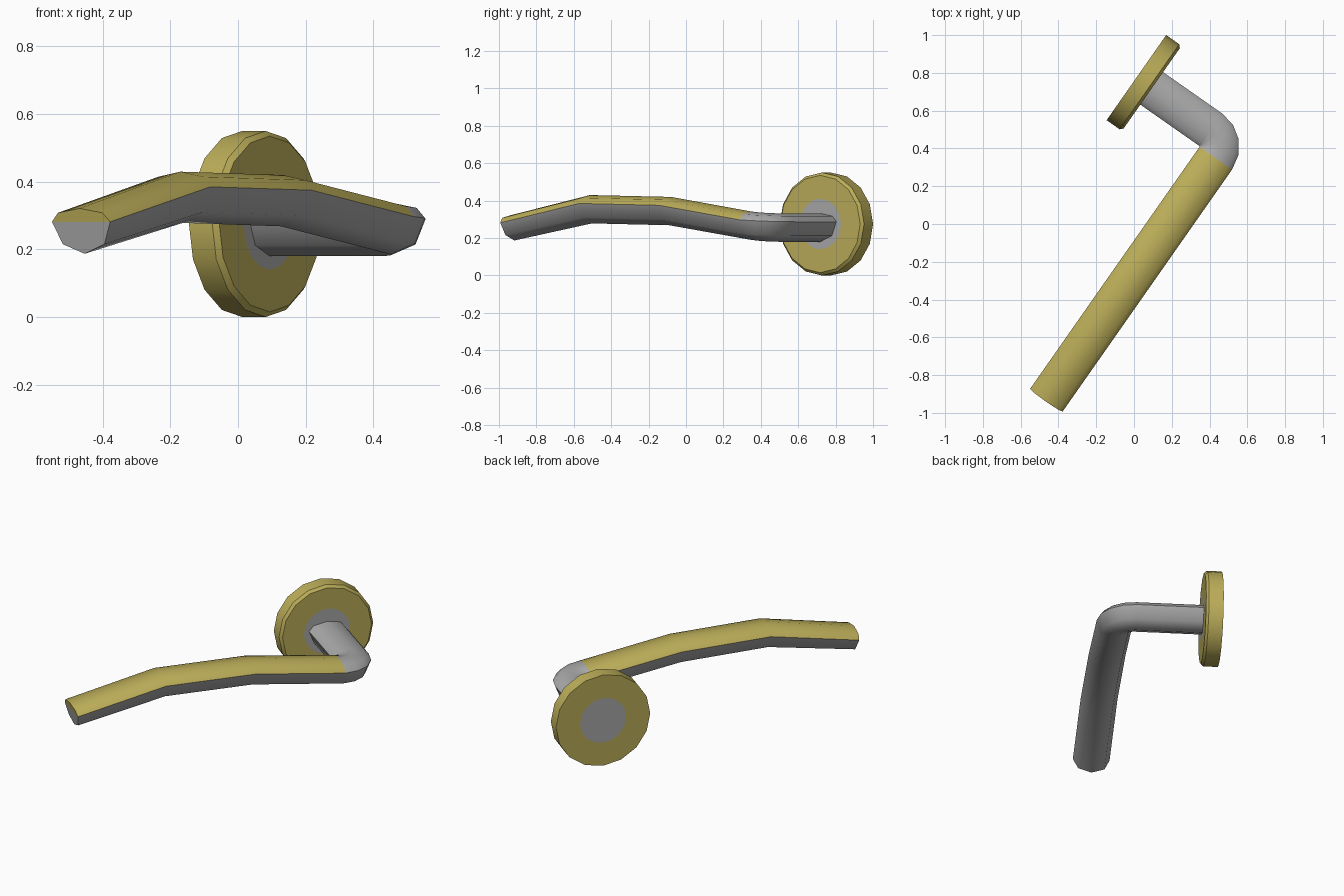
import bpy, bmesh, math
from mathutils import Vector

if "Cube" in bpy.data.objects:
    bpy.data.objects.remove(bpy.data.objects["Cube"])

ANG = math.radians(55)
U = Vector((math.cos(ANG), math.sin(ANG), 0))     # along the grip
A = Vector((math.sin(ANG), -math.cos(ANG), 0))    # out of the wall plate
UP = Vector((0, 0, 1))

gold = bpy.data.materials.new("gold")
gold.diffuse_color = (0.5, 0.42, 0.1, 1)
gold.use_nodes = True
gold.node_tree.nodes["Principled BSDF"].inputs["Base Color"].default_value = gold.diffuse_color
grey = bpy.data.materials.new("grey")
grey.diffuse_color = (0.4, 0.4, 0.4, 1)
grey.use_nodes = True
grey.node_tree.nodes["Principled BSDF"].inputs["Base Color"].default_value = grey.diffuse_color


def world(a, u, z):
    return A * a + U * u + UP * z


def finish(bm, name, angle):
    bmesh.ops.recalc_face_normals(bm, faces=bm.faces[:])
    mesh = bpy.data.meshes.new(name)
    bm.to_mesh(mesh)
    bm.free()
    mesh.materials.append(grey)
    mesh.materials.append(gold)
    ob = bpy.data.objects.new(name, mesh)
    bpy.context.collection.objects.link(ob)
    bpy.ops.object.select_all(action='DESELECT')
    bpy.context.view_layer.objects.active = ob
    ob.select_set(True)
    bpy.ops.object.shade_smooth_by_angle(angle=math.radians(angle))
    return ob


# wall plate: 16-sided disc with chamfered front and a grey centre on both faces
bm = bmesh.new()
SIDES = 16
rings = []
for a, r in [(-0.434, 0.135), (-0.434, 0.275), (-0.35, 0.275), (-0.335, 0.26), (-0.335, 0.135)]:
    rings.append([bm.verts.new(world(a, 0.642 + r * math.sin(t), 0.275 + r * math.cos(t)))
                  for t in (2 * math.pi * i / SIDES for i in range(SIDES))])
for r0, r1 in zip(rings, rings[1:]):
    for i in range(SIDES):
        j = (i + 1) % SIDES
        bm.faces.new((r0[i], r0[j], r1[j], r1[i])).material_index = 1
bm.faces.new(rings[0])
bm.faces.new(rings[-1])
finish(bm, "wall_plate", 30)

# lever: flattened eight-sided section swept along stem, elbow and bowed grip
SECTION = [(0.105, 0.03), (0.08, 0.06), (0, 0.075), (-0.08, 0.06),
           (-0.105, 0.03), (-0.075, -0.045), (0, -0.077), (0.075, -0.045)]
ca, cu, rad = 0.047, 0.534, 0.108
path = [(-0.34, cu + rad, 0.257)]
for i in range(5):
    t = math.radians(90 - 22.5 * i)
    path.append((ca + rad * math.cos(t), cu + rad * math.sin(t), 0.257 + 0.01 * (i / 4) ** 2))
seam = len(path) - 1
path += [(0.155, 0.005, 0.345), (0.155, -0.512, 0.355), (0.155, -1.025, 0.255)]
pts = [world(*p) for p in path]

bm = bmesh.new()
rings = []
for i, p in enumerate(pts):
    before = (p - pts[i - 1]).normalized() if i else Vector()
    after = (pts[i + 1] - p).normalized() if i < len(pts) - 1 else Vector()
    tan = (before + after).normalized()
    if 1 <= i <= seam:                      # exact elbow directions
        t = math.radians(22.5 * (i - 1))
        tan = A * math.cos(t) - U * math.sin(t)
    side = UP.cross(tan).normalized()
    up = tan.cross(side)
    h = 0.9 if i == len(pts) - 1 else 1.0
    rings.append([bm.verts.new(p + side * x + up * y * h) for x, y in SECTION])
n = len(SECTION)
for k, (r0, r1) in enumerate(zip(rings, rings[1:])):
    for i in range(n):
        j = (i + 1) % n
        f = bm.faces.new((r0[i], r0[j], r1[j], r1[i]))
        f.material_index = 1 if k >= seam and i < 4 else 0
# end caps, the outer one split at the colour line
bm.faces.new(rings[0])
bm.faces.new(rings[-1][:5]).material_index = 1
bm.faces.new(rings[-1][4:] + rings[-1][:1])
finish(bm, "lever_handle", 55)
